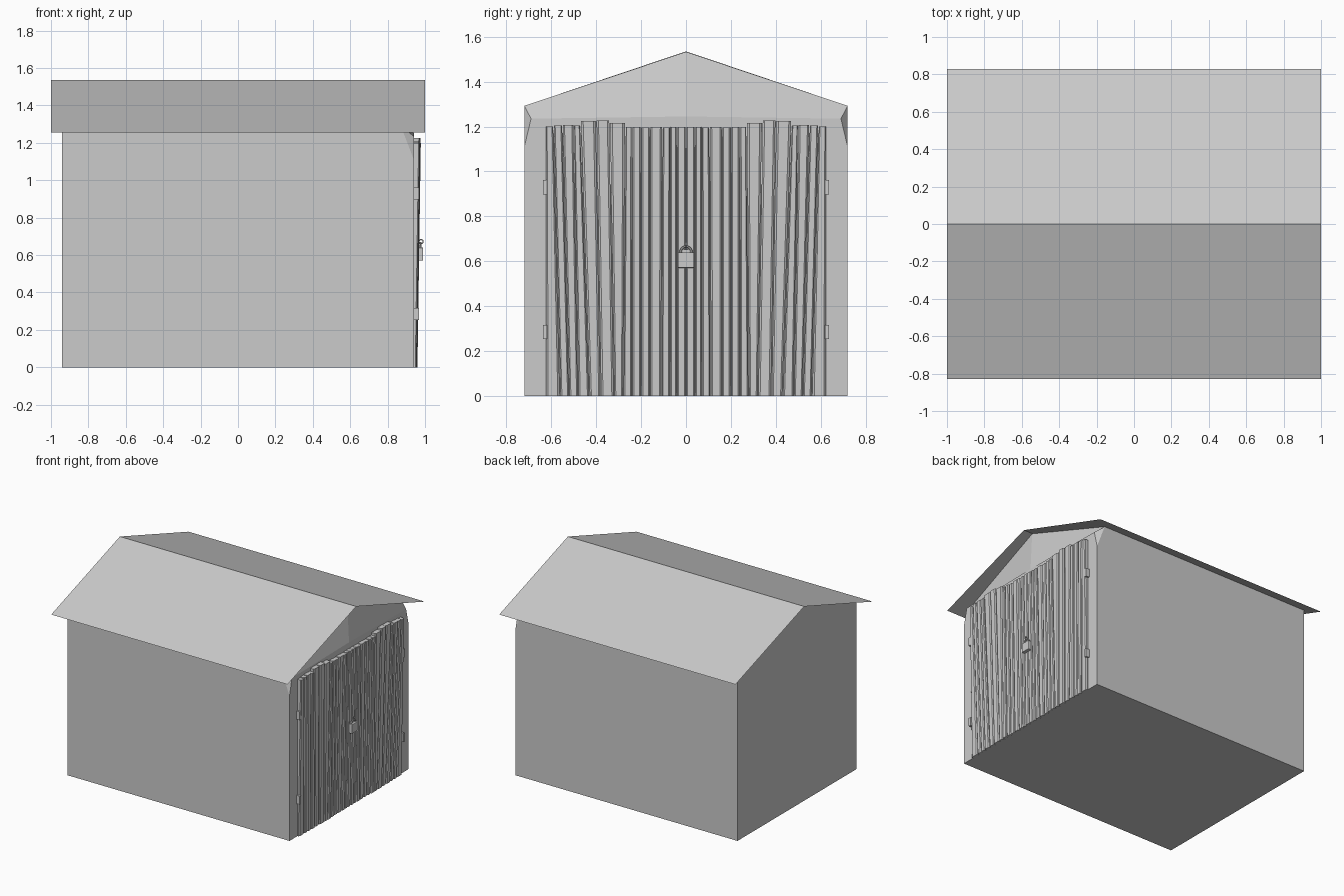
import bpy, bmesh, math, random

if "Cube" in bpy.data.objects:
    bpy.data.objects.remove(bpy.data.objects["Cube"])

random.seed(4)


def mesh_object(name, verts, faces, mirror=False, fix=True):
    me = bpy.data.meshes.new(name)
    me.from_pydata(verts, [], faces)
    if fix:
        bm = bmesh.new()
        bm.from_mesh(me)
        bmesh.ops.recalc_face_normals(bm, faces=bm.faces)
        bm.to_mesh(me)
        bm.free()
    ob = bpy.data.objects.new(name, me)
    bpy.context.collection.objects.link(ob)
    if mirror:
        m = ob.modifiers.new("mirror", 'MIRROR')
        m.use_axis = (False, True, False)
    return ob


def box(name, lo, hi, mirror=False, bevel=0.0):
    v = [(x, y, z) for x in (lo[0], hi[0]) for y in (lo[1], hi[1]) for z in (lo[2], hi[2])]
    f = [(0, 1, 3, 2), (4, 6, 7, 5), (0, 4, 5, 1), (2, 3, 7, 6), (0, 2, 6, 4), (1, 5, 7, 3)]
    ob = mesh_object(name, v, f, mirror)
    if bevel:
        b = ob.modifiers.new("bevel", 'BEVEL')
        b.width, b.segments = bevel, 2
    return ob


# Roof: two thin sloping sheets meeting at the ridge
RIDGE, EAVE, HALF = 1.535, 1.255, 0.83
mesh_object("roof", [(-1, -HALF, EAVE), (1, -HALF, EAVE), (1, 0, RIDGE), (-1, 0, RIDGE),
                     (1, HALF, EAVE), (-1, HALF, EAVE)],
            [(0, 1, 2, 3), (3, 2, 4, 5)], fix=False)

# Half of the wall shell: floor, back, side, skewed front corner, front and gable
W, X = 0.72, 0.94
wall_top = RIDGE - W * (RIDGE - EAVE) / HALF
v = [(-X, 0, 0), (-X, W, 0), (-X, W, wall_top), (-X, 0, RIDGE),      # back
     (X, 0, 0), (X, W, 0), (X, W, 1.11), (0.87, W, wall_top),        # front corner
     (X, 0.69, 1.235), (X, 0, 1.245), (0.925, 0, RIDGE - 0.002)]     # front top
f = [(0, 1, 2, 3), (0, 4, 5, 1), (1, 5, 6, 7, 2), (6, 8, 7),
     (4, 9, 8, 6, 5), (9, 10, 7, 8)]
mesh_object("walls", v, f, mirror=True)


# Door planks: chamfered boards that lean outwards and fan slightly
def planks(name, bottoms, tops, heights):
    verts, faces = [], []
    for i, h in enumerate(heights):
        depth = random.uniform(-0.003, 0.004)
        base = len(verts)
        for edges, z, front in ((bottoms, 0.0, 0.956), (tops, h, 0.974)):
            a, b = edges[i] + 0.002, edges[i + 1] - 0.002
            c, x = (b - a) * 0.15, front + depth
            verts += [(0.938, a, z), (x - 0.006, a, z), (x, a + c, z),
                      (x, b - c, z), (x - 0.006, b, z), (0.938, b, z)]
        faces += [tuple(base + k for k in range(6)), tuple(base + 6 + k for k in range(6))]
        faces += [(base + k, base + (k + 1) % 6, base + 6 + (k + 1) % 6, base + 6 + k)
                  for k in range(6)]
    mesh_object(name, verts, faces, mirror=True)


bottoms = [0, 0.04, 0.07, 0.11, 0.16, 0.20, 0.24, 0.28, 0.32, 0.38, 0.43, 0.48, 0.52, 0.56, 0.625]
tops = [0, 0.04, 0.07, 0.105, 0.16, 0.20, 0.24, 0.27, 0.34, 0.40, 0.47, 0.50, 0.55, 0.59, 0.625]
heights = [1.198, 1.198, 1.195, 1.198, 1.195, 1.198, 1.198,
           1.215, 1.227, 1.225, 1.205, 1.208, 1.205, 1.200]
planks("door_planks", bottoms, tops, heights)

# Hinges on the outer door edges
for label, z in (("lower", 0.285), ("upper", 0.93)):
    box("hinge_" + label, (0.938, 0.618, z - 0.032), (0.968, 0.636, z + 0.032), mirror=True)

# Padlock body, hasp and shackle
box("padlock_body", (0.962, -0.036, 0.57), (0.990, 0.036, 0.64), bevel=0.004)
box("hasp", (0.958, -0.025, 0.635), (0.972, 0.025, 0.652))
bpy.ops.mesh.primitive_torus_add(major_segments=20, minor_segments=6, major_radius=0.024,
                                 minor_radius=0.005, location=(0.977, 0, 0.642),
                                 rotation=(0, math.pi / 2, 0))
bpy.context.object.name = "padlock_shackle"
bpy.ops.object.shade_smooth_by_angle()
bpy.ops.mesh.primitive_torus_add(major_segments=14, minor_segments=6, major_radius=0.011,
                                 minor_radius=0.003, location=(0.979, 0, 0.672),
                                 rotation=(math.pi / 2, 0, 0))
bpy.context.object.name = "hasp_ring"
bpy.ops.object.shade_smooth_by_angle()
